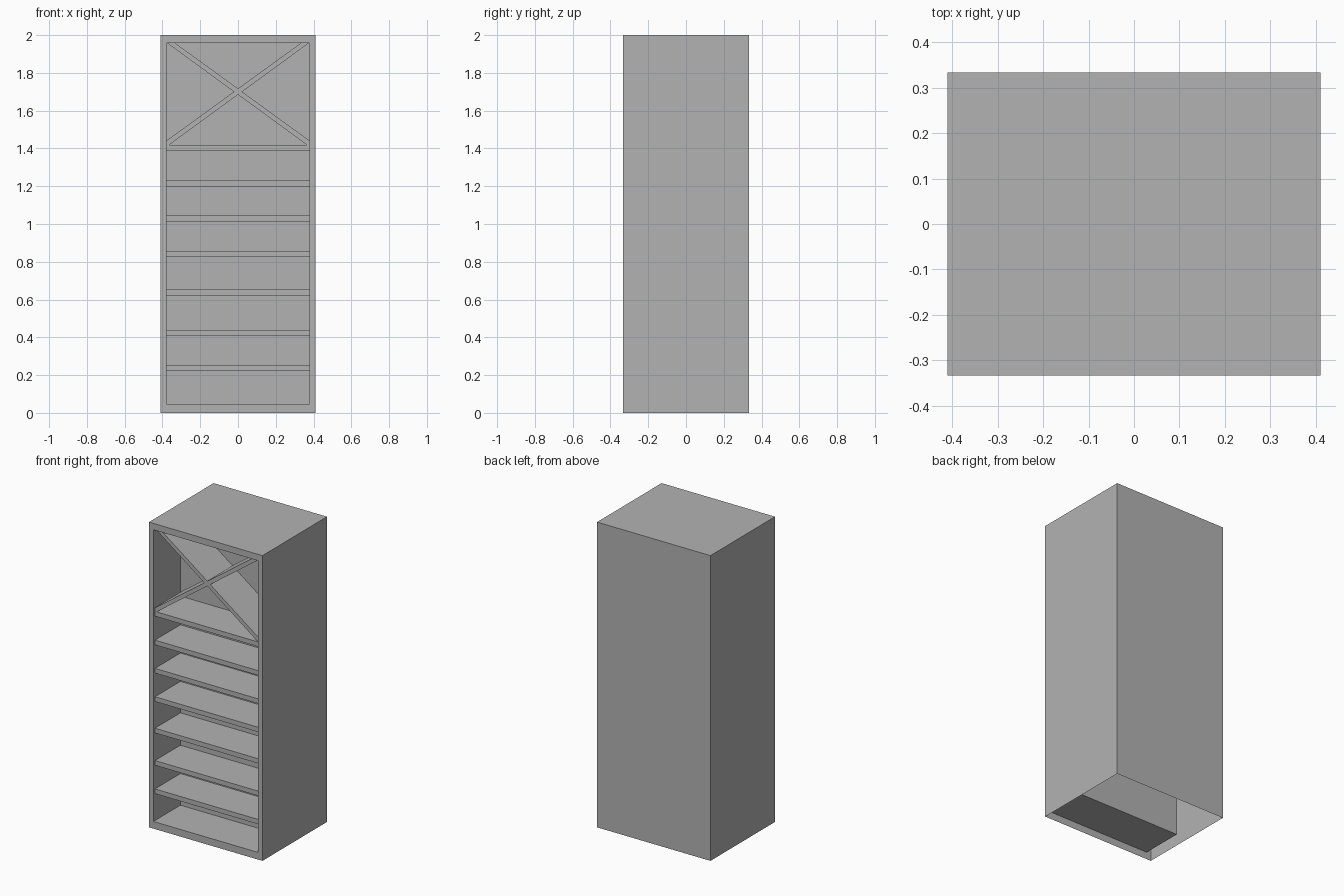
import bpy, bmesh

if "Cube" in bpy.data.objects:
    bpy.data.objects.remove(bpy.data.objects["Cube"])

W, D = 0.411, 0.334             # half width, half depth of the case
OX, OZ0, OZ1 = 0.379, 0.047, 1.958   # front opening
BACK = -0.055                   # back wall of the shelf space
LIP = -D + 0.016                # front edge of the shelves

grey = bpy.data.materials.new("mid_grey")
grey.diffuse_color = (0.45, 0.45, 0.45, 1)
grey.use_nodes = True
grey.node_tree.nodes["Principled BSDF"].inputs["Base Color"].default_value = grey.diffuse_color


def finish(bm, name):
    bmesh.ops.recalc_face_normals(bm, faces=bm.faces)
    mesh = bpy.data.meshes.new(name)
    bm.to_mesh(mesh)
    bm.free()
    mesh.materials.append(grey)
    obj = bpy.data.objects.new(name, mesh)
    bpy.context.collection.objects.link(obj)
    return obj


def extrude_profile(name, points, y0, y1):
    """Closed x/z outline extruded from y0 back to y1."""
    bm = bmesh.new()
    face = bm.faces.new([bm.verts.new((x, y0, z)) for x, z in points])
    ext = bmesh.ops.extrude_face_region(bm, geom=[face], use_keep_orig=True)
    moved = [v for v in ext["geom"] if isinstance(v, bmesh.types.BMVert)]
    bmesh.ops.translate(bm, verts=moved, vec=(0, y1 - y0, 0))
    return finish(bm, name)


# Case: thin shell open at the bottom, front face inset and pushed in
bm = bmesh.new()


def ring(x, z0, z1, y):
    return [bm.verts.new(p) for p in
            ((-x, y, z0), (x, y, z0), (x, y, z1), (-x, y, z1))]


rings = [ring(W, 0, 2, D), ring(W, 0, 2, -D),
         ring(OX, OZ0, OZ1, -D), ring(OX, OZ0, OZ1, BACK)]
for step, (a, b) in enumerate(zip(rings, rings[1:])):
    for i in range(4):
        if step == 0 and i == 0:
            continue            # underside stays open
        j = (i + 1) % 4
        bm.faces.new((a[i], a[j], b[j], b[i]))
bm.faces.new(rings[0])
bm.faces.new(rings[-1])
finish(bm, "case")

# Shelves
for n, top in enumerate((0.254, 0.44, 0.652, 0.858, 1.044, 1.229, 1.417)):
    t = 0.031
    extrude_profile(f"shelf_{n + 1}",
                    [(-OX, top - t), (OX, top - t), (OX, top), (-OX, top)],
                    LIP, BACK)

# Crossed divider in the top compartment
right = [(0, 1.717), (0.333, OZ1), (0.375, OZ1), (0.022, 1.70),
         (OX, 1.441), (OX, 1.417), (0.367, 1.417), (0, 1.685)]
left = [(-x, z) for x, z in reversed(right[1:-1])]
extrude_profile("cross_divider", right + left, LIP, BACK)
